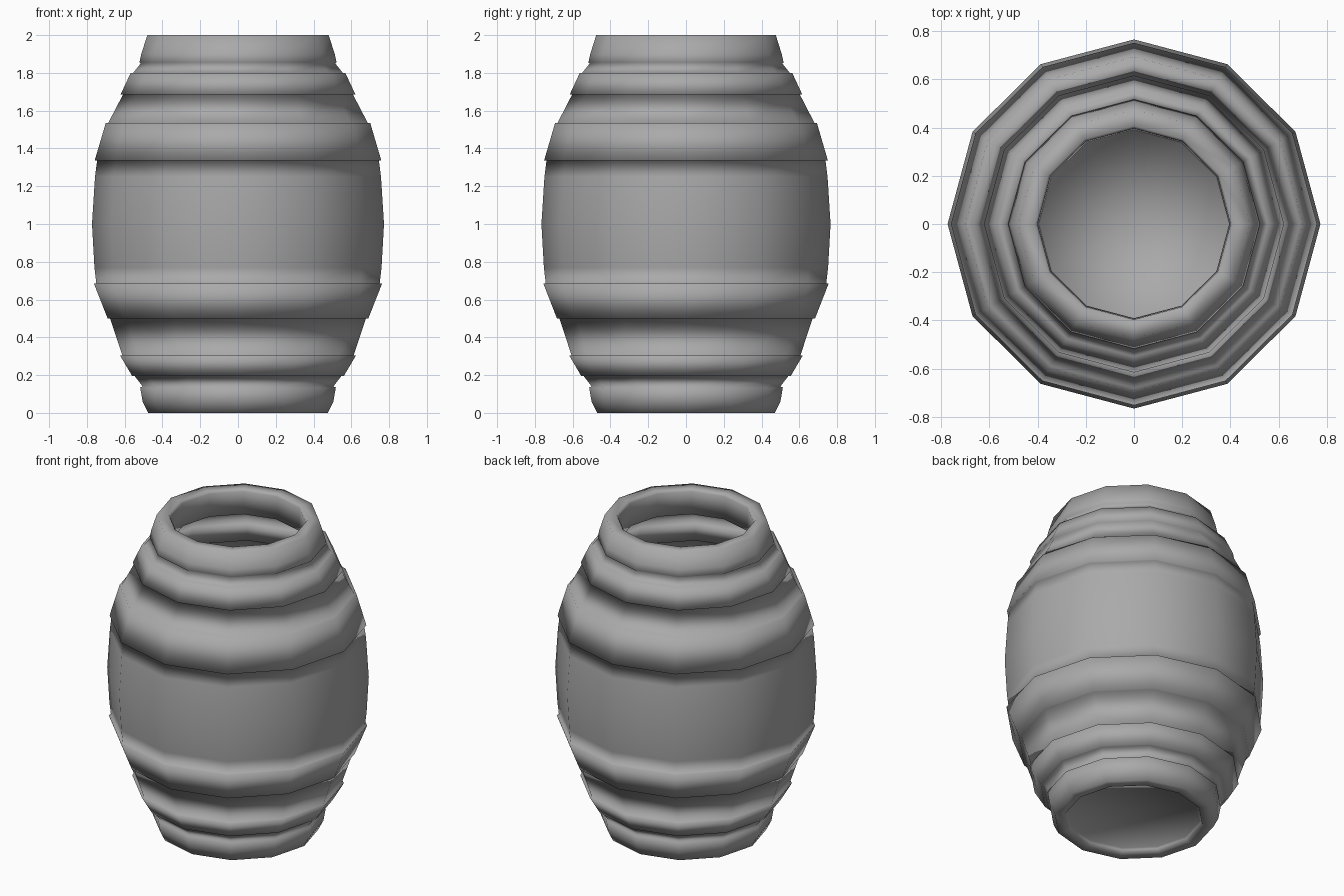
import bpy
import bmesh
import math

SIDES = 12
DEPTH_SCALE = 0.99  # very slightly narrower front to back

cube = bpy.data.objects.get("Cube")
if cube:
    bpy.data.objects.remove(cube, do_unlink=True)

GREY = (0.4, 0.4, 0.4, 1)
grey = bpy.data.materials.new("plain_grey")
grey.use_nodes = True
grey.diffuse_color = GREY
grey.node_tree.nodes["Principled BSDF"].inputs["Base Color"].default_value = GREY


def lathe(name, profile):
    """Turn a profile of (radius, height) points into a smooth object."""
    bm = bmesh.new()
    rings = []
    for r, z in profile:
        if r == 0:
            rings.append([bm.verts.new((0, 0, z))] * SIDES)
            continue
        ring = []
        for i in range(SIDES):
            a = math.tau * i / SIDES
            ring.append(bm.verts.new((r * math.cos(a), r * math.sin(a) * DEPTH_SCALE, z)))
        rings.append(ring)
    for low, high in zip(rings, rings[1:]):
        for i in range(SIDES):
            j = (i + 1) % SIDES
            corners = [low[i], low[j], high[j], high[i]]
            face = bm.faces.new(list(dict.fromkeys(corners)))
            face.smooth = True
    mesh = bpy.data.meshes.new(name)
    bm.to_mesh(mesh)
    bm.free()
    mesh.materials.append(grey)
    bpy.context.collection.objects.link(bpy.data.objects.new(name, mesh))


def hoop(r0, z0, r1, z1, lip=0.013):
    """A raised band, with a small step back to the staves at each end."""
    return [(r0 - lip, z0), (r0, z0), (r1, z1), (r1 - lip, z1)]


# Foot rim, staves with four raised hoops, and neck rim in one smooth skin
bottom_rim = [(0.40, 0.02), (0.41, 0), (0.475, 0), (0.505, 0.06), (0.518, 0.135), (0.505, 0.14)]
belly = [(0.76, 0.77), (0.773, 1.0), (0.757, 1.25)]
top_rim = [(0.515, 1.85), (0.522, 1.855), (0.512, 1.90), (0.48, 2.0), (0.41, 2.0),
           (0.40, 1.985), (0.395, 1.84), (0.49, 1.835)]
lathe("barrel_body",
      bottom_rim
      + hoop(0.56, 0.195, 0.625, 0.305)
      + hoop(0.69, 0.50, 0.763, 0.685)
      + belly
      + hoop(0.759, 1.335, 0.70, 1.535)
      + hoop(0.622, 1.685, 0.568, 1.80)
      + top_rim)

# Underside closing the foot, and the dished floor seen through the open neck
lathe("underside", [(0, 0.03), (0.395, 0.03), (0.40, 0.02)])
lathe("inner_floor", [(0, 0.04), (0.39, 0.12), (0.40, 0.2)])
